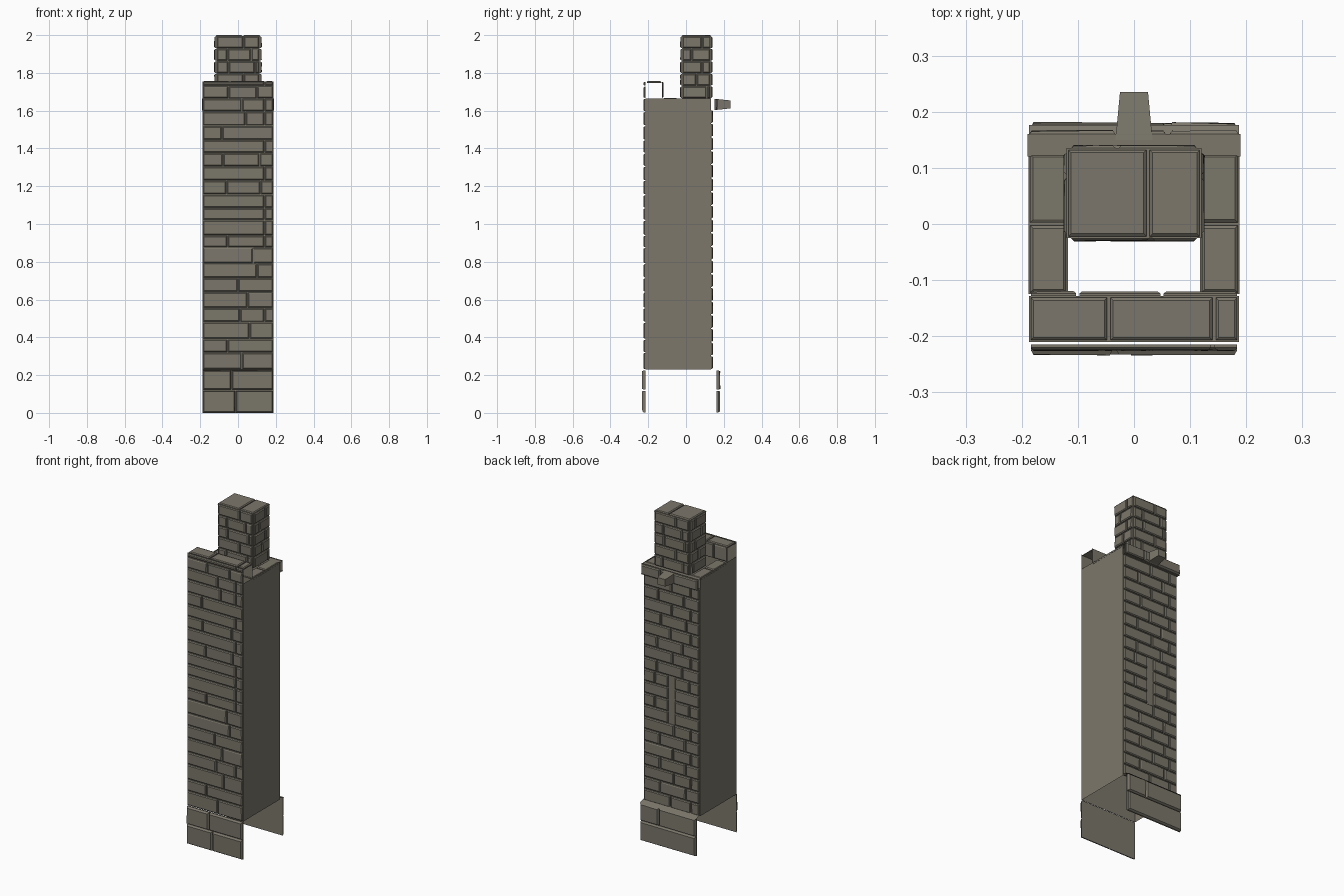
import bpy, bmesh, random
from mathutils import Vector

random.seed(4)
if "Cube" in bpy.data.objects:
    bpy.data.objects.remove(bpy.data.objects["Cube"])

X, Y, Z = Vector((1, 0, 0)), Vector((0, 1, 0)), Vector((0, 0, 1))
COLOUR = (0.2, 0.184, 0.147, 1)
stone = bpy.data.materials.new("weathered stone")
stone.use_nodes = True
stone.diffuse_color = COLOUR
bsdf = next(n for n in stone.node_tree.nodes if n.type == 'BSDF_PRINCIPLED')
bsdf.inputs["Base Color"].default_value = COLOUR
bsdf.inputs["Roughness"].default_value = 0.9


def finish(name, bm):
    mesh = bpy.data.meshes.new(name)
    bm.to_mesh(mesh)
    bm.free()
    mesh.materials.append(stone)
    obj = bpy.data.objects.new(name, mesh)
    bpy.context.scene.collection.objects.link(obj)
    return obj


def face(bm, points):
    return bm.faces.new([bm.verts.new(p) for p in points])


def loop(at, u0, u1, v0, v1, d, jitter=0):
    """Four corners of a rectangle on a wall, at height d above it."""
    return [at(u, v, d + random.uniform(-jitter, jitter))
            for u, v in ((u0, v0), (u1, v0), (u1, v1), (u0, v1))]


def brick(bm, at, u0, u1, v0, v1, depth):
    """One brick with a chamfered rim and a slightly uneven face."""
    g = 0.003
    c = 0.005
    rings = [loop(at, u0 + g, u1 - g, v0 + g, v1 - g, 0),
             loop(at, u0 + g, u1 - g, v0 + g, v1 - g, depth * 0.55),
             loop(at, u0 + c + g, u1 - c - g, v0 + c + g, v1 - c - g, depth, depth * 0.12)]
    rings = [[bm.verts.new(p) for p in ring] for ring in rings]
    for low, high in zip(rings, rings[1:]):
        for i in range(4):
            j = (i + 1) % 4
            bm.faces.new((low[i], low[j], high[j], high[i]))
    bm.faces.new(rings[-1])


def wall(name, origin, u_axis, v_axis, span, levels, joints, depth=0.01, slit=None):
    """Mortar panel with courses of bricks; joints lists the upright joints of each course."""
    n = u_axis.cross(v_axis)
    origin = Vector(origin)

    def at(u, v, d):
        return origin + u_axis * u + v_axis * v + n * d

    bm = bmesh.new()
    face(bm, loop(at, *span, levels[0], levels[-1], 0))
    for v0, v1, cuts in zip(levels, levels[1:], joints):
        edges = [span[0], *cuts, span[1]]
        for u0, u1 in zip(edges, edges[1:]):
            if slit and (u0, u1) == slit:
                continue
            brick(bm, at, u0, u1, v0, v1, depth)
    return finish(name, bm)


def even(a, b, count):
    return [a + (b - a) * i / count for i in range(count + 1)]


W = 0.187
BODY_LOW, BODY_TOP, PARAPET_TOP = 0.23, 1.665, 1.747
FRONT, BACK = -0.215, 0.132

# Front wall, running up into the parapet
front_levels = [BODY_LOW, 0.32, 0.39, 0.48, 0.555, 0.64, 0.715, 0.79, 0.875, 0.94, 1.02, 1.085,
                1.155, 1.23, 1.305, 1.375, 1.445, 1.52, 1.595, BODY_TOP, 1.73, 1.755]
R = 0.14
front_joints = [[0.02], [-0.055], [0.06], [0.01, R], [0.05], [0], [0.1], [0.08], [-0.055, R],
                [R], [R], [R], [-0.06, 0.12], [R], [-0.08, 0.115], [R], [-0.085],
                [0.04, R], [0.02, R], [-0.05, 0.1], [R]]
wall("front_wall", (0, FRONT, 0), X, Z, (-W, W), front_levels, front_joints)

# Parapet back and cap
wall("parapet_back", (0, -0.128, 0), -X, Z, (-W, W), [BODY_TOP, 1.755], [[-0.05, 0.1]], 0.008)
wall("parapet_cap", (0, 0, PARAPET_TOP), X, Y, (-W, W), [-0.21, -0.128], [[-0.045, 0.143]])

# Back wall with a narrow recessed slit
back_levels = even(BODY_LOW, 1.605, 19)
S = 0.02
back_joints = []
for i, (low, high) in enumerate(zip(back_levels, back_levels[1:])):
    if 0.72 < (low + high) / 2 < 1.03:
        back_joints.append([-S, S] if i % 2 else [-0.11, -S, S, 0.12])
    else:
        shift = random.uniform(-0.02, 0.02)
        back_joints.append([-0.08 + shift, 0.09 + shift] if i % 2 else [0.01 + shift, 0.13])
wall("back_wall", (0, BACK, 0), -X, Z, (-W, W), back_levels, back_joints, 0.01, (-S, S))

# Plain side walls and the brick tops along them
for side, label in ((1, "left"), (-1, "right")):
    bm = bmesh.new()
    x = W * side
    pts = [(x, FRONT, BODY_LOW), (x, BACK, BODY_LOW), (x, BACK, BODY_TOP), (x, FRONT, BODY_TOP)]
    face(bm, pts[::side])
    finish(label + "_side_wall", bm)
    wall(label + "_side_top", (side * 0.153, 0, 1.655), X, Y, (-0.035, 0.035),
         [-0.125, 0, 0.127], [[], []])

# Base courses, front and back, open at the sides
base_levels = [0, 0.12, 0.228]
wall("front_base", (0, FRONT, 0), X, Z, (-W, W), base_levels, [[-0.013], [-0.035]], 0.017)
wall("back_base", (0, 0.162, 0), -X, Z, (-W, W), base_levels, [[], [-0.06]], 0.018)
bm = bmesh.new()
face(bm, [(W, 0.176, 0.226), (-W, 0.176, 0.226), (-W, BACK, 0.24), (W, BACK, 0.24)][::-1])
finish("back_base_slope", bm)

# Ledge along the top of the back wall
LEDGE = 0.152
wall("ledge_face", (0, LEDGE, 0), -X, Z, (-0.19, 0.19), [1.6, BODY_TOP], [[-0.06, 0.03]], 0.014)
bm = bmesh.new()
face(bm, [(-0.19, 0.12, 1.662), (0.19, 0.12, 1.662), (0.19, 0.16, 1.662), (-0.19, 0.16, 1.662)])
face(bm, [(-0.19, BACK, 1.602), (-0.19, 0.16, 1.602), (0.19, 0.16, 1.602), (0.19, BACK, 1.602)])
finish("ledge_shell", bm)

# Tapered bracket on the ledge
bm = bmesh.new()
bmesh.ops.create_cube(bm, size=1)
for v in bm.verts:
    outer = v.co.y > 0
    v.co = Vector((v.co.x * (0.05 if outer else 0.066), 0.235 if outer else 0.15,
                   1.633 + v.co.z * (0.042 if outer else 0.06)))
finish("ledge_bracket", bm)

# Chimney stack
C0, C1, CX = -0.02, 0.13, 0.115
stack_levels = even(BODY_TOP, 1.995, 5)
wide = [[-0.06, 0.08], [0.03], [-0.05, 0.09], [-0.055, 0.07], [0.03]]
narrow = [[0.11], [0.055], [0.085], [0.03], [0.085]]
wall("stack_front", (0, C0, 0), X, Z, (-CX, CX), stack_levels, wide)
wall("stack_back", (0, C1, 0), -X, Z, (-CX, CX), stack_levels, wide)
wall("stack_left", (CX, 0, 0), Y, Z, (C0, C1), stack_levels, narrow)
wall("stack_right", (-CX, 0, 0), -Y, Z, (-C1, -C0), stack_levels,
     [[-u for u in row] for row in narrow])
wall("stack_top", (0, 0, 1.99), X, Y, (-0.12, 0.12), [-0.025, 0.135], [[0.025]])
